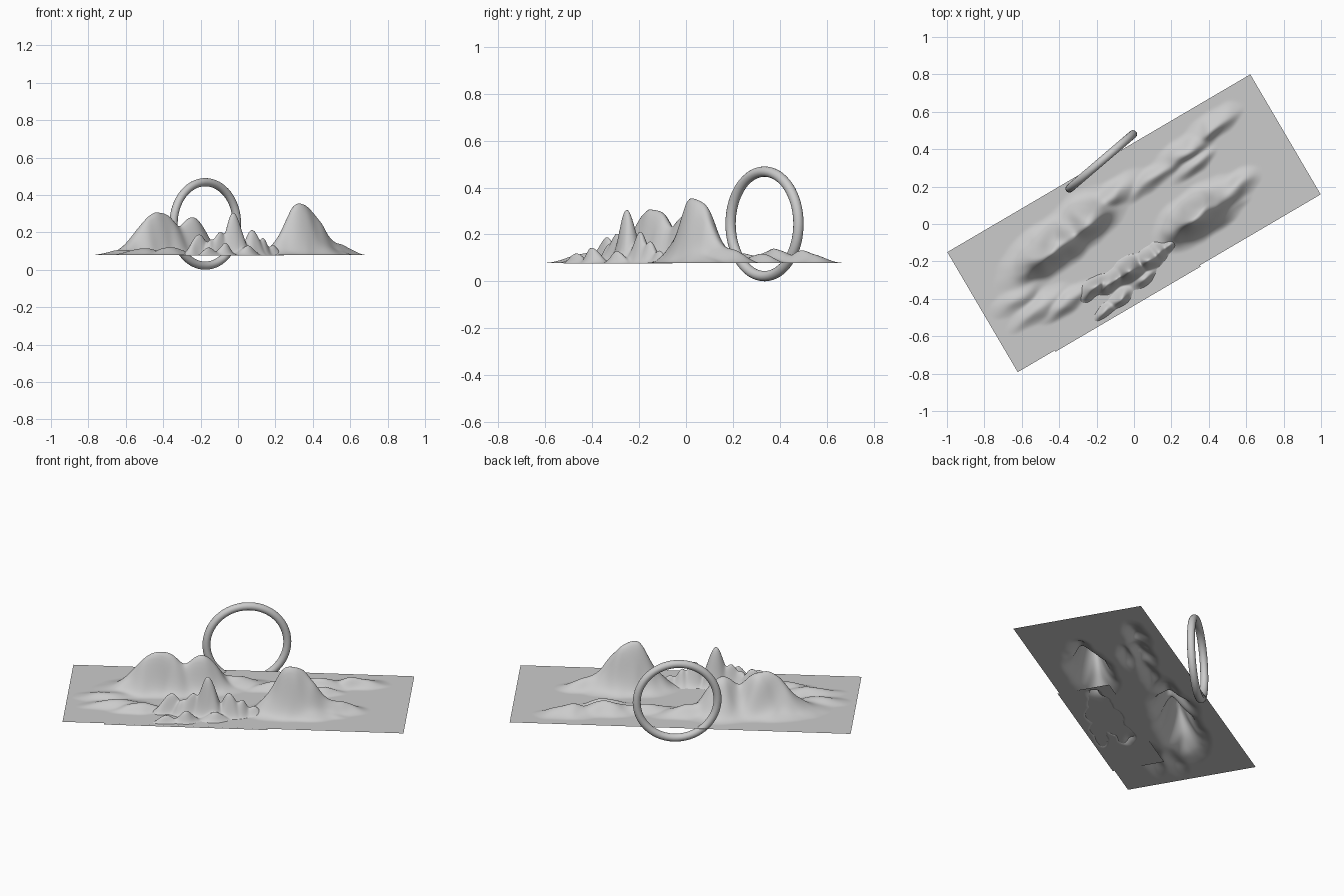
import bpy, bmesh, math
from mathutils import Vector, noise

TILT = math.radians(30.4)      # rotation of the ground sheets
RIDGE = math.radians(37)       # direction the ridges run in
UX, UY = math.cos(TILT), math.sin(TILT)
RX, RY = math.cos(RIDGE), math.sin(RIDGE)


def height(x, y, hills, rough, seed):
    # smooth union of stretched hills, steeper on the south-east side
    total = 0.0
    for cx, cy, h, back, ahead, north, south in hills:
        dx, dy = x - cx, y - cy
        a, b = dx * RX + dy * RY, -dx * RY + dy * RX
        a += 0.015 * noise.noise(Vector((x * 11, y * 11, seed)))
        b += 0.015 * noise.noise(Vector((x * 11, y * 11, seed + 5)))
        d = (a / (ahead if a > 0 else back)) ** 2 + (b / (north if b > 0 else south)) ** 2
        total += (h * math.exp(-d / 2)) ** 3
    z = total ** (1 / 3)
    a, b = x * RX + y * RY, -x * RY + y * RX
    return z * (1 + rough * noise.noise(Vector((a * 9, b * 15, seed + 9))))


def terrain(name, u0, u1, v0, v1, base, nu, nv, hills, rough, seed):
    bm = bmesh.new()
    rows = []
    for j in range(nv + 1):
        row = []
        for i in range(nu + 1):
            u = u0 + (u1 - u0) * i / nu
            v = v0 + (v1 - v0) * j / nv
            x, y = u * UX - v * UY, u * UY + v * UX
            edge = min(u - u0, u1 - u, v - v0, v1 - v)
            fade = min(1.0, edge / 0.04)
            fade = fade * fade * (3 - 2 * fade)
            z = height(x, y, hills, rough, seed) * fade
            z = max(0.0, z - 0.003)
            row.append(bm.verts.new((x, y + 0.004, base + z)))
        rows.append(row)
    for j in range(nv):
        for i in range(nu):
            f = bm.faces.new((rows[j][i], rows[j][i + 1], rows[j + 1][i + 1], rows[j + 1][i]))
            f.smooth = True
    me = bpy.data.meshes.new(name)
    bm.to_mesh(me)
    bm.free()
    ob = bpy.data.objects.new(name, me)
    bpy.context.collection.objects.link(ob)
    return ob


# hills: x, y, height, spread back / ahead along ridge, spread north / south
main_hills = [
    (-0.42, -0.14, 0.245, 0.13, 0.11, 0.060, 0.042),   # west peak
    (-0.24, 0.00, 0.205, 0.09, 0.08, 0.065, 0.040),    # west shoulder
    (-0.13, 0.13, 0.060, 0.10, 0.10, 0.035, 0.030),
    (0.31, 0.02, 0.250, 0.085, 0.10, 0.050, 0.042),    # east peak
    (0.37, 0.055, 0.240, 0.08, 0.11, 0.048, 0.042),
    (0.55, 0.19, 0.055, 0.08, 0.07, 0.035, 0.030),
    (0.47, 0.04, 0.035, 0.09, 0.09, 0.030, 0.025),
    (0.10, 0.24, 0.040, 0.10, 0.10, 0.030, 0.025),     # north hills
    (0.28, 0.37, 0.065, 0.10, 0.08, 0.040, 0.025),
    (0.42, 0.50, 0.055, 0.08, 0.09, 0.040, 0.025),
    (0.33, 0.32, 0.040, 0.08, 0.06, 0.025, 0.022),
    (-0.62, -0.40, 0.030, 0.08, 0.10, 0.040, 0.030),   # south-west hills
    (-0.50, -0.45, 0.040, 0.10, 0.09, 0.035, 0.030),
    (-0.36, -0.42, 0.045, 0.08, 0.08, 0.030, 0.025),
]
terrain("main_landscape", -0.939, 0.939, -0.372, 0.372, 0.079, 200, 80, main_hills, 0.12, 3.3)

small_hills = [
    (-0.015, -0.26, 0.225, 0.045, 0.045, 0.034, 0.026),  # crag peak
    (-0.09, -0.30, 0.125, 0.045, 0.03, 0.028, 0.020),
    (-0.21, -0.345, 0.120, 0.045, 0.04, 0.024, 0.018),
    (-0.15, -0.33, 0.090, 0.03, 0.04, 0.025, 0.018),
    (0.08, -0.20, 0.130, 0.035, 0.035, 0.030, 0.025),
    (0.13, -0.155, 0.100, 0.03, 0.035, 0.026, 0.022),
    (0.19, -0.12, 0.060, 0.03, 0.03, 0.022, 0.020),
    (-0.07, -0.40, 0.075, 0.035, 0.035, 0.022, 0.018),   # foothills
    (-0.15, -0.47, 0.045, 0.04, 0.04, 0.020, 0.018),
    (0.05, -0.295, 0.060, 0.045, 0.04, 0.022, 0.018),
]
terrain("small_landscape", -0.71, 0.19, -0.38, -0.08, 0.075, 180, 70, small_hills, 0.22, 7.1)

# upright ring standing beside the landscape
bpy.ops.mesh.primitive_torus_add(
    major_radius=0.223, minor_radius=0.022, major_segments=64, minor_segments=16,
    location=(-0.175, 0.335, 0.245), rotation=(math.pi / 2, 0, math.radians(40.5)))
ring = bpy.context.object
ring.name = "upright_ring"
bpy.ops.object.shade_smooth()
